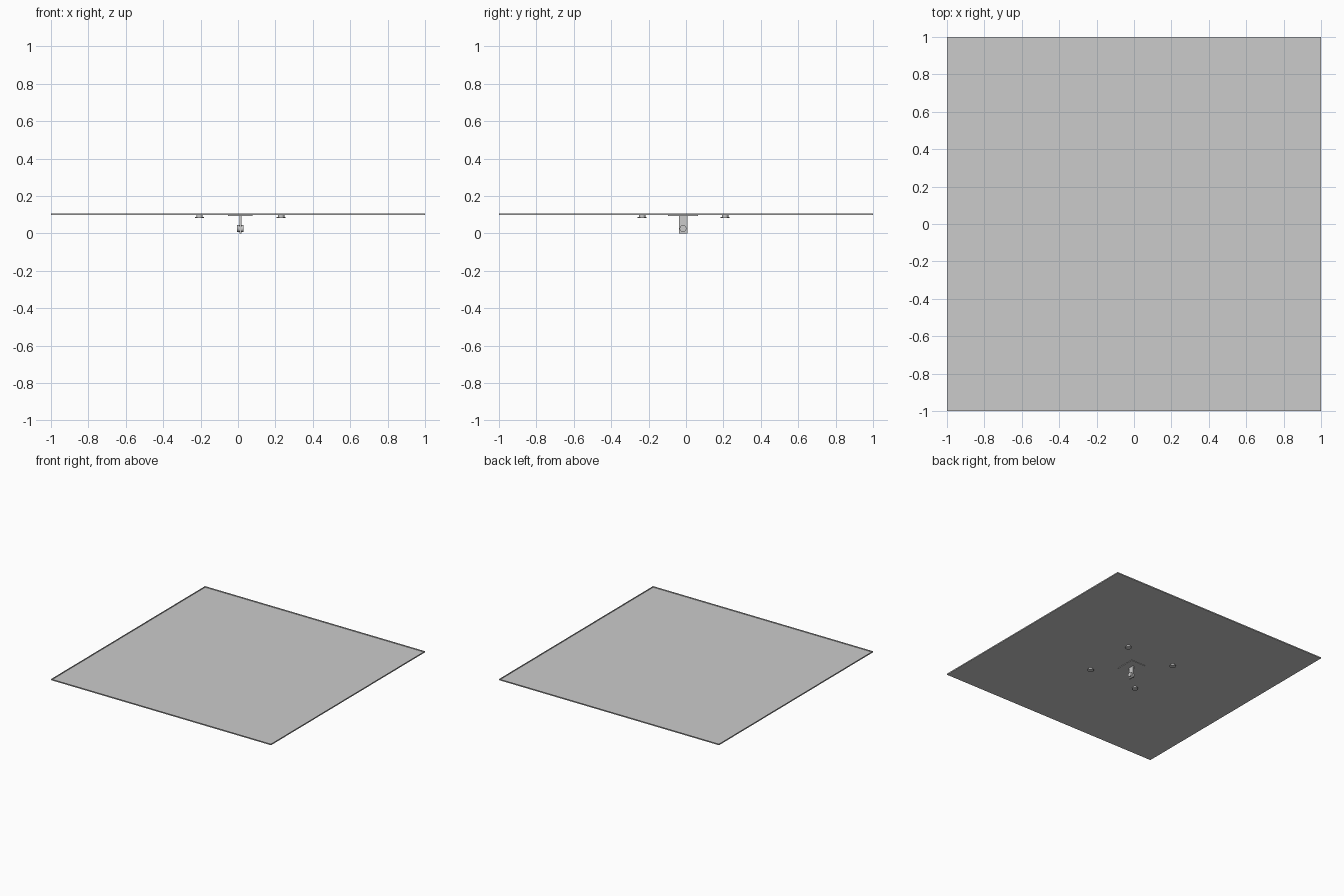
import bpy
import math

if "Cube" in bpy.data.objects:
    bpy.data.objects.remove(bpy.data.objects["Cube"])

CX, CY = 0.0125, -0.015   # centre of the fittings under the tray


def box(name, x0, x1, y0, y1, z0, z1):
    bpy.ops.mesh.primitive_cube_add(
        size=1, location=((x0 + x1) / 2, (y0 + y1) / 2, (z0 + z1) / 2))
    ob = bpy.context.object
    ob.name = name
    ob.scale = (x1 - x0, y1 - y0, z1 - z0)
    bpy.ops.object.transform_apply(location=False, rotation=False, scale=True)
    return ob


def cylinder(name, radius, depth, loc, rot=(0, 0, 0)):
    bpy.ops.mesh.primitive_cylinder_add(
        vertices=24, radius=radius, depth=depth, location=loc, rotation=rot)
    ob = bpy.context.object
    ob.name = name
    bpy.ops.object.shade_smooth_by_angle()
    return ob


# Broad thin tray with a low rim
W, RIM, TOP = 1.0, 0.004, 0.107
box("tray_floor", -W, W, -W, W, 0.098, 0.0995)
for s, side in ((-1, "left"), (1, "right")):
    a, b = sorted((s * W, s * (W - RIM)))
    box("rim_" + side, a, b, -W, W, 0.0995, TOP)
for s, side in ((-1, "front"), (1, "back")):
    a, b = sorted((s * W, s * (W - RIM)))
    box("rim_" + side, -W + RIM, W - RIM, a, b, 0.0995, TOP)

# Four small feet: short neck and wider pad
for sx in (-1, 1):
    for sy in (-1, 1):
        x, y = CX + sx * 0.218, -0.0125 + sy * 0.2215
        cylinder("foot_neck", 0.017, 0.010, (x, y, 0.093))
        cylinder("foot_pad", 0.024, 0.006, (x, y, 0.085))

# Mounting plate and hanging tab
box("mount_plate", CX - 0.065, CX + 0.065, CY - 0.08, CY + 0.08, 0.094, 0.098)
box("hanging_tab", CX - 0.005, CX + 0.005, CY - 0.0225, CY + 0.0225, 0.0, 0.095)

# Round knob passing through the tab
cylinder("knob", 0.018, 0.035, (CX, CY - 0.001, 0.026), (0, math.pi / 2, 0))
